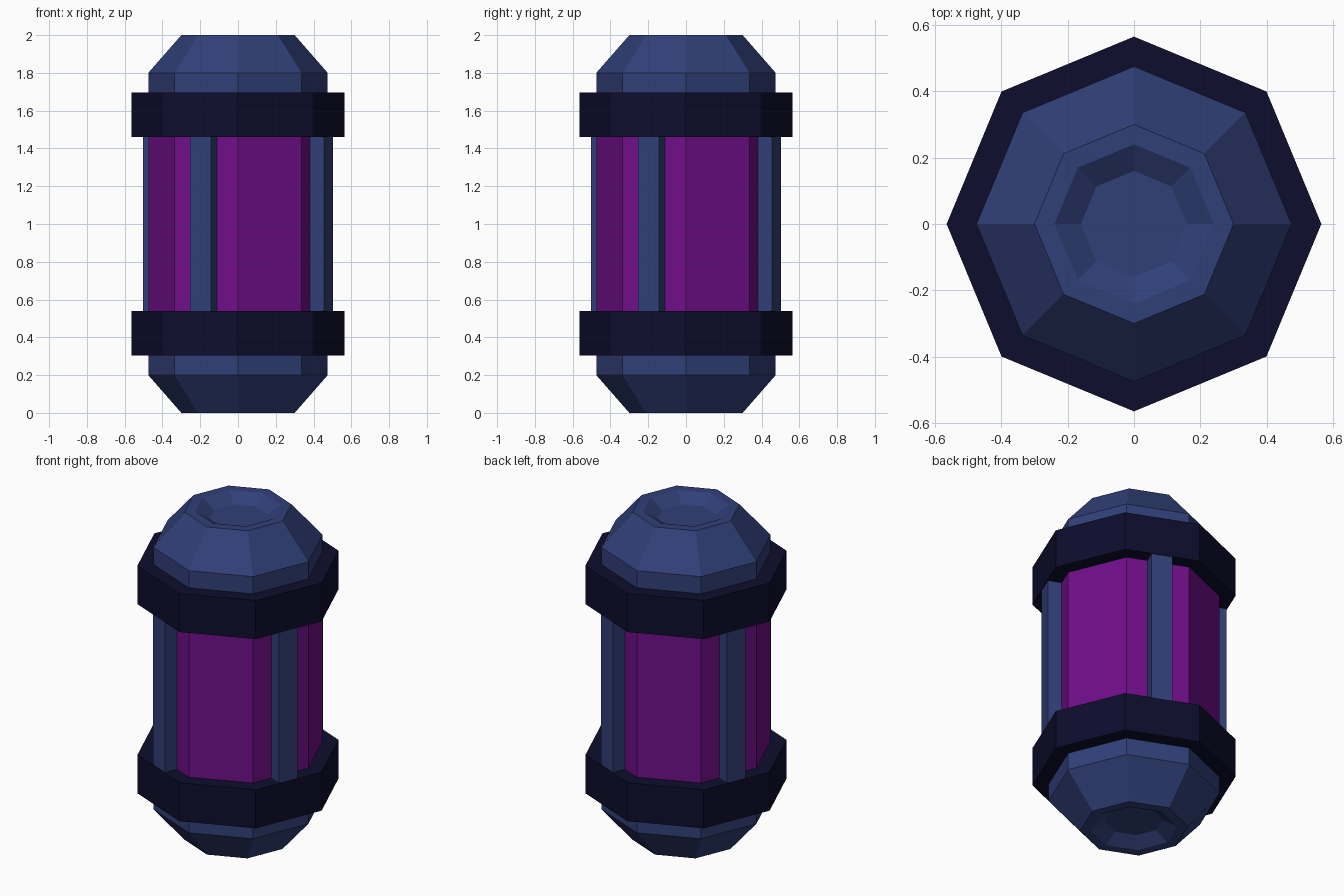
import bpy, bmesh, math
from mathutils import Matrix

if "Cube" in bpy.data.objects:
    bpy.data.objects.remove(bpy.data.objects["Cube"], do_unlink=True)

SIDES = 8


def material(name, rgb):
    mat = bpy.data.materials.new(name)
    mat.use_nodes = True
    mat.diffuse_color = (*rgb, 1)
    mat.node_tree.nodes["Principled BSDF"].inputs["Base Color"].default_value = (*rgb, 1)
    return mat


blue = material("slate blue", (0.03, 0.05, 0.186))
navy = material("dark navy", (0.004, 0.004, 0.026))
purple = material("purple", (0.16, 0.0044, 0.245))


def finish(name, bm, mat):
    bmesh.ops.recalc_face_normals(bm, faces=bm.faces)
    mesh = bpy.data.meshes.new(name)
    bm.to_mesh(mesh)
    bm.free()
    mesh.materials.append(mat)
    obj = bpy.data.objects.new(name, mesh)
    bpy.context.collection.objects.link(obj)
    return obj


def lathe(name, profile, mat):
    """Closed octagonal solid from (radius, height) points, corners on the axes."""
    bm = bmesh.new()
    rings = []
    for r, z in profile:
        angles = [math.tau * i / SIDES for i in range(SIDES)]
        rings.append([bm.verts.new((r * math.cos(a), r * math.sin(a), z)) for a in angles])
    for low, high in zip(rings, rings[1:]):
        for i in range(SIDES):
            j = (i + 1) % SIDES
            bm.faces.new((low[i], low[j], high[j], high[i]))
    bm.faces.new(rings[0])
    bm.faces.new(rings[-1])
    return finish(name, bm, mat)


# Glowing core
lathe("core", [(0.475, 0.5), (0.475, 1.5)], purple)

# Bevelled end caps with a shallow dish, and the collars around them
cap = [(0.475, 1.5), (0.475, 1.8), (0.3, 2.0), (0.24, 2.0), (0.16, 1.95)]
collar = [(0.565, 1.46), (0.565, 1.695)]
for side, flip in (("top", False), ("bottom", True)):
    for part, profile, mat in (("cap", cap, blue), ("collar", collar, navy)):
        points = [(r, 2 - z if flip else z) for r, z in profile]
        lathe(f"{side}_{part}", points, mat)

# Four upright bars, each on every other side of the core
for k in range(4):
    bm = bmesh.new()
    bmesh.ops.create_cube(bm, size=1)
    bmesh.ops.scale(bm, verts=bm.verts, vec=(0.117, 0.122, 1.0))
    bmesh.ops.translate(bm, verts=bm.verts, vec=(0.46, 0, 1))
    turn = Matrix.Rotation(math.radians(67.5 + 90 * k), 3, "Z")
    bmesh.ops.rotate(bm, verts=bm.verts, cent=(0, 0, 0), matrix=turn)
    finish(f"upright_bar_{k + 1}", bm, blue)
